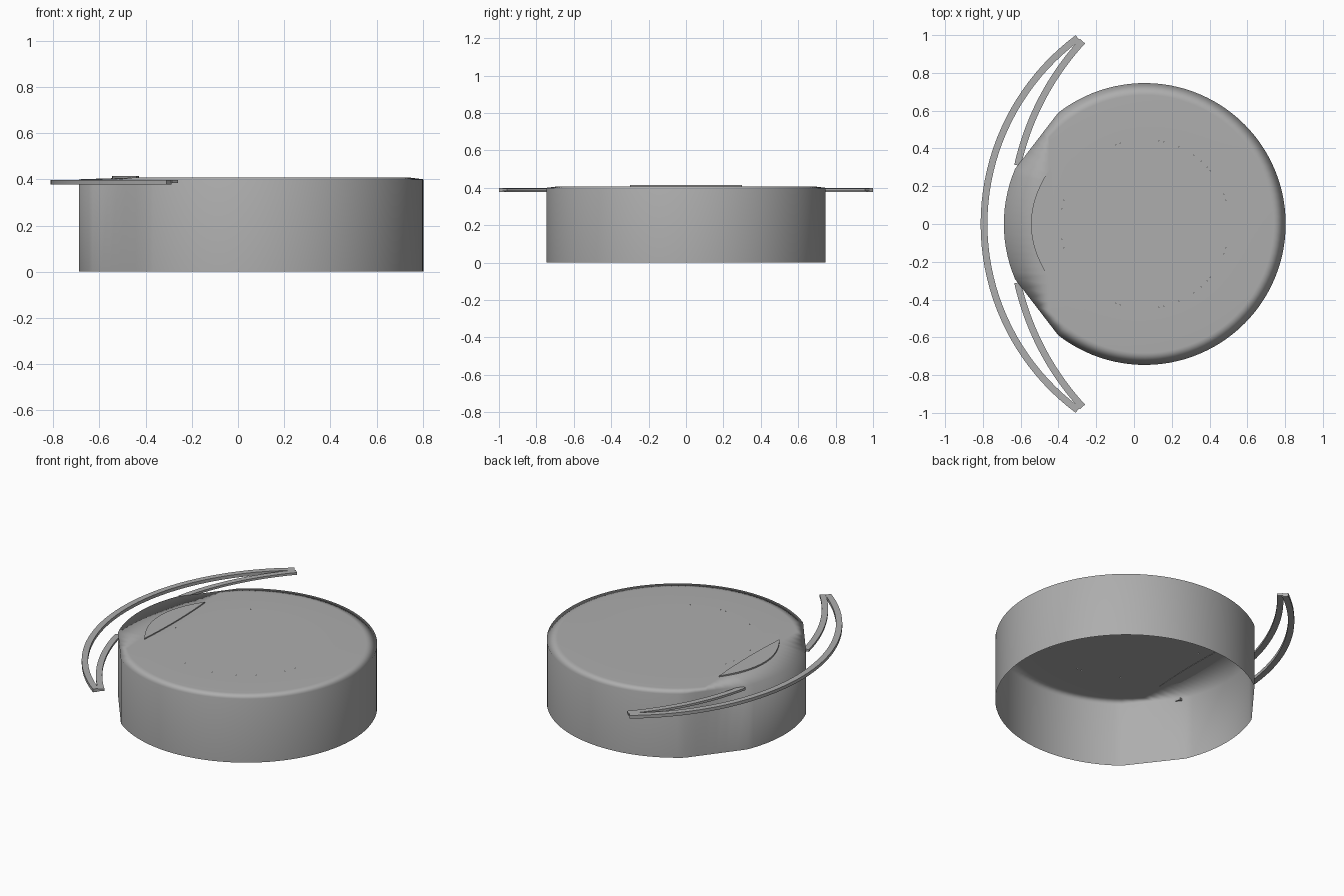
import bpy, bmesh
from math import sin, cos, radians, sqrt, asin

cube = bpy.data.objects.get("Cube")
if cube:
    bpy.data.objects.remove(cube, do_unlink=True)

grey = bpy.data.materials.new("plain_grey")
grey.use_nodes = True
colour = (0.42, 0.42, 0.42, 1)
grey.diffuse_color = colour
grey.node_tree.nodes["Principled BSDF"].inputs["Base Color"].default_value = colour

CX, RADIUS, RIM_Z, TOP_Z = 0.057, 0.746, 0.4, 0.408
FLAT_START, FLAT_END = 128, 157      # angles of the straight cut on each side


def spread(a, b, n):
    return [a + (b - a) * i / n for i in range(n)]


def make_object(name, bm, smooth_angle=None):
    mesh = bpy.data.meshes.new(name)
    bm.to_mesh(mesh)
    bm.free()
    mesh.materials.append(grey)
    obj = bpy.data.objects.new(name, mesh)
    bpy.context.collection.objects.link(obj)
    bpy.ops.object.select_all(action="DESELECT")
    bpy.context.view_layer.objects.active = obj
    obj.select_set(True)
    if smooth_angle:
        bpy.ops.object.shade_smooth_by_angle(angle=radians(smooth_angle))
    else:
        bpy.ops.object.shade_smooth()
    return obj


def loft(bm, rings, closed=True):
    """Bridge consecutive rings of points with quads."""
    rows = [[bm.verts.new(p) for p in ring] for ring in rings]
    n = len(rows[0])
    for low, high in zip(rows, rows[1:]):
        for i in range(n if closed else n - 1):
            j = (i + 1) % n
            bm.faces.new((low[i], low[j], high[j], high[i]))
    return rows


def outer_radius(angle):
    """Circle radius, shortened along the two straight cuts."""
    a = abs(angle if angle <= 180 else angle - 360)
    if FLAT_START < a < FLAT_END:
        mid, half = (FLAT_START + FLAT_END) / 2, (FLAT_END - FLAT_START) / 2
        return RADIUS * cos(radians(half)) / cos(radians(a - mid))
    return RADIUS


# Body shell: open underneath, soft rim, top with a straight edge on the right
angles = (spread(-FLAT_START, FLAT_START, 80) + spread(FLAT_START, 138, 2)
          + spread(138, FLAT_END, 4) + spread(FLAT_END, 360 - FLAT_END, 14)
          + spread(360 - FLAT_END, 222, 4) + spread(222, 360 - FLAT_START, 2))


def ring(radius_of, z, limit=-9):
    return [(max(CX + radius_of(a) * cos(radians(a)), limit),
             radius_of(a) * sin(radians(a)), z) for a in angles]


bm = bmesh.new()
loft(bm, [ring(outer_radius, 0), ring(outer_radius, RIM_Z),
          ring(lambda a: 0.682, TOP_Z, -0.45),
          ring(lambda a: 0.447, TOP_Z)])
shell = make_object("body_shell", bm)
shell.modifiers.new("Even shading", "WEIGHTED_NORMAL")

# Round panel in the middle of the top
bm = bmesh.new()
bmesh.ops.create_circle(bm, cap_ends=True, radius=0.447, segments=96)
bmesh.ops.translate(bm, verts=bm.verts, vec=(CX, 0, TOP_Z))
make_object("centre_panel", bm, 30)

# Thin crescent plate beside the straight edge
bm = bmesh.new()
steps = [-1 + i / 12 for i in range(25)]
outline = [(-0.44 - 0.105 * (1 - t * t), 0.3 * t) for t in steps]
outline += [(-0.44 + 0.012 * (1 - t * t), 0.3 * t) for t in steps[-2:0:-1]]
rows = loft(bm, [[(x, y, z) for x, y in outline] for z in (0.406, 0.415)])
for row in rows:
    bm.faces.new(row)
bmesh.ops.recalc_face_normals(bm, faces=bm.faces)
make_object("crescent_plate", bm, 30)


# Curved straps: a flat bar swept along a circular arc
def strap(name, centre_x, radius, y_from, y_to, width, low, high):
    bm = bmesh.new()
    start, end = asin(y_from / radius), asin(y_to / radius)
    sections = []
    for i in range(41):
        a = start + (end - start) * i / 40
        sections.append([(centre_x - r * cos(a), r * sin(a), z) for r, z in
                         ((radius - width / 2, low), (radius + width / 2, low),
                          (radius + width / 2, high), (radius - width / 2, high))])
    rows = loft(bm, sections)
    for row in (rows[0], rows[-1]):
        bm.faces.new(row)
    bmesh.ops.recalc_face_normals(bm, faces=bm.faces)
    make_object(name, bm, 30)


strap("outer_strap", 0.432, 1.226, -0.985, 0.985, 0.036, 0.378, 0.398)
for side, sign in (("back", 1), ("front", -1)):
    strap(side + "_inner_strap", 0.78, 1.43, 0.31 * sign, 0.968 * sign,
          0.036, 0.383, 0.397)
